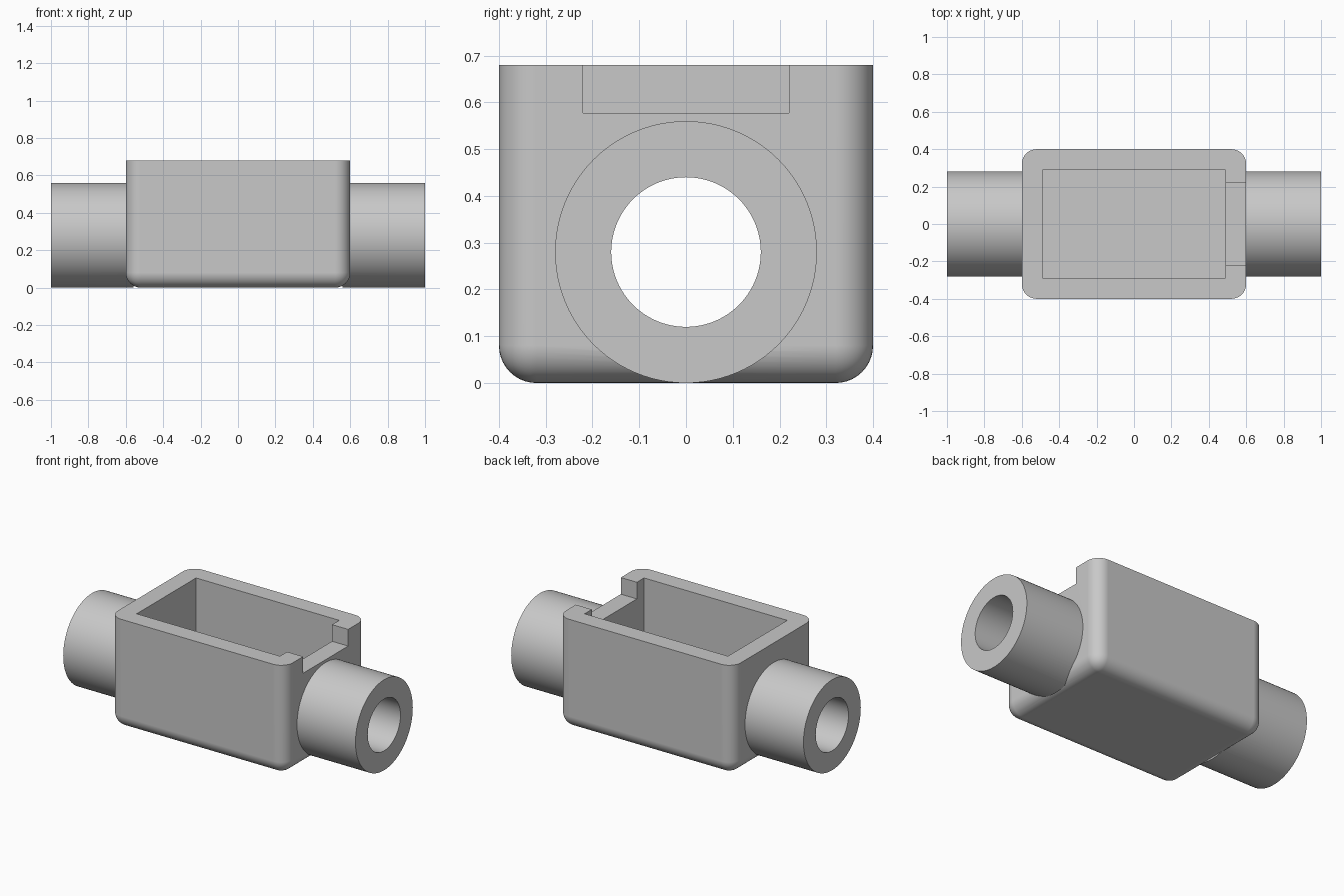
import bpy, bmesh, math
from mathutils import Matrix, Vector

cube = bpy.data.objects.get("Cube")
if cube:
    bpy.data.objects.remove(cube, do_unlink=True)

grey = bpy.data.materials.new("plain_grey")
grey.use_nodes = True
COLOUR = (0.58, 0.58, 0.58, 1)
grey.diffuse_color = COLOUR
grey.node_tree.nodes["Principled BSDF"].inputs["Base Color"].default_value = COLOUR


def make_object(name, bm):
    mesh = bpy.data.meshes.new(name)
    bm.to_mesh(mesh)
    bm.free()
    mesh.materials.append(grey)
    obj = bpy.data.objects.new(name, mesh)
    bpy.context.collection.objects.link(obj)
    return obj


def box(name, low, high, round_radius=0):
    """Box between two corners; optionally round every edge but the top rim."""
    low, high = Vector(low), Vector(high)
    bm = bmesh.new()
    bmesh.ops.create_cube(bm, size=1, matrix=Matrix.Translation((low + high) / 2)
                          @ Matrix.Diagonal((*(high - low), 1)))
    if round_radius:
        edges = [e for e in bm.edges if min(v.co.z for v in e.verts) < high.z - 0.01]
        bmesh.ops.bevel(bm, geom=edges, offset=round_radius, segments=10,
                        profile=0.5, affect='EDGES', clamp_overlap=True)
    return make_object(name, bm)


def rod(name, radius, x0, x1):
    """Cylinder along x on the pipe axis."""
    bm = bmesh.new()
    bmesh.ops.create_cone(bm, cap_ends=True, segments=96, radius1=radius, radius2=radius,
                          depth=x1 - x0,
                          matrix=Matrix.Translation(((x0 + x1) / 2, 0, AXIS_Z))
                          @ Matrix.Rotation(math.pi / 2, 4, 'Y'))
    return make_object(name, bm)


def combine(target, tool, operation):
    mod = target.modifiers.new(tool.name, 'BOOLEAN')
    mod.operation, mod.object, mod.solver = operation, tool, 'EXACT'
    bpy.context.view_layer.objects.active = target
    bpy.ops.object.modifier_apply(modifier=mod.name)
    bpy.data.objects.remove(tool, do_unlink=True)


AXIS_Z = 0.28

# Rounded box body with a pipe stub on each end
housing = box("housing_with_pipe_stubs", (-0.6, -0.4, 0), (0.6, 0.4, 0.68), 0.08)
combine(housing, rod("left_pipe", 0.28, 0.56, 1), 'UNION')
combine(housing, rod("right_pipe", 0.28, -1, -0.56), 'UNION')

# Open chamber, notch in the left rim, and bore through both pipes
combine(housing, box("chamber", (-0.49, -0.29, 0.11), (0.49, 0.29, 0.9)), 'DIFFERENCE')
combine(housing, box("rim_notch", (0.4, -0.22, 0.577), (0.7, 0.22, 0.9)), 'DIFFERENCE')
combine(housing, rod("bore", 0.16, -1.1, 1.1), 'DIFFERENCE')

# Smooth curves, crisp edges
bpy.ops.object.select_all(action='DESELECT')
housing.select_set(True)
bpy.context.view_layer.objects.active = housing
bpy.ops.object.shade_smooth_by_angle(angle=math.radians(30))
weighted = housing.modifiers.new("even_normals", 'WEIGHTED_NORMAL')
weighted.keep_sharp = True
